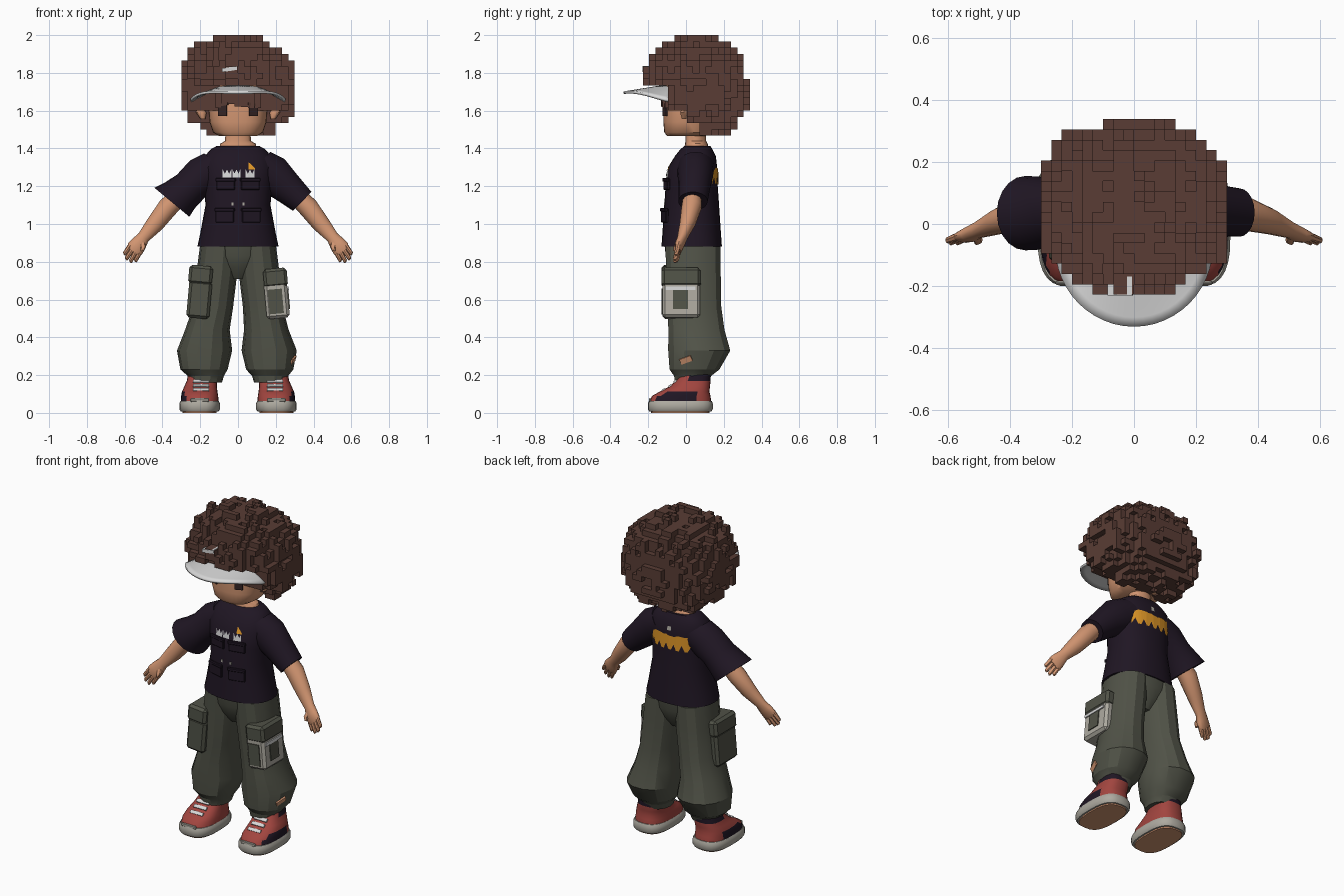
import bpy, bmesh, random
from math import sin, cos, pi, radians, copysign
from mathutils import Vector, noise
from mathutils.bvhtree import BVHTree

random.seed(4)
if "Cube" in bpy.data.objects:
    bpy.data.objects.remove(bpy.data.objects["Cube"])


def material(name, r, g, b):
    m = bpy.data.materials.new(name)
    m.use_nodes = True
    m.diffuse_color = (r, g, b, 1)
    bsdf = next(n for n in m.node_tree.nodes if n.type == 'BSDF_PRINCIPLED')
    bsdf.inputs["Base Color"].default_value = (r, g, b, 1)
    return m


SKIN = material("skin", .64, .3, .165)
HAIR = material("brown hair", .1, .046, .035)
SHIRT = material("dark plum", .014, .008, .017)
PANTS = material("olive green", .082, .086, .064)
WHITE = material("off white", .67, .67, .67)
RED = material("faded red", .36, .06, .05)
SOLE = material("warm grey", .42, .4, .35)
ORANGE = material("orange", .72, .3, .02)
EYE = material("dark brown", .035, .018, .018)


def finish(name, bm, mats, smooth=None, recalc=True):
    if recalc:
        bmesh.ops.recalc_face_normals(bm, faces=bm.faces)
    me = bpy.data.meshes.new(name)
    bm.to_mesh(me)
    bm.free()
    for m in mats:
        me.materials.append(m)
    ob = bpy.data.objects.new(name, me)
    bpy.context.collection.objects.link(ob)
    if smooth:
        bpy.ops.object.select_all(action='DESELECT')
        ob.select_set(True)
        bpy.context.view_layer.objects.active = ob
        bpy.ops.object.shade_smooth_by_angle(angle=radians(smooth))
    return ob


def loft(name, mats, rings, u=(1, 0, 0), v=(0, 1, 0), n=20, p=2.0, smooth=40, rule=None):
    """Skin over rings of (x, y, z, half width, half depth)."""
    bm, rows = bmesh.new(), []
    bend = lambda q: copysign(abs(q) ** (2 / p), q)
    for x, y, z, a, b in rings:
        rows.append([bm.verts.new(Vector((x, y, z))
                                  + Vector(u) * a * bend(cos(2 * pi * i / n))
                                  + Vector(v) * b * bend(sin(2 * pi * i / n))) for i in range(n)])
    for lo, hi in zip(rows, rows[1:]):
        for i in range(n):
            bm.faces.new((lo[i], lo[i - 1], hi[i - 1], hi[i]))
    bm.faces.new(rows[0])
    bm.faces.new(rows[-1])
    bmesh.ops.recalc_face_normals(bm, faces=bm.faces)
    if rule:
        for f in bm.faces:
            f.material_index = rule(f)
    return finish(name, bm, mats, smooth)


def box(name, mat, loc, size, rot=(0, 0, 0), bevel=0.0):
    bm = bmesh.new()
    bmesh.ops.create_cube(bm, size=1)
    bmesh.ops.scale(bm, vec=size, verts=bm.verts)
    ob = finish(name, bm, [mat])
    ob.location, ob.rotation_euler = loc, rot
    if bevel:
        ob.modifiers.new("soft edge", 'BEVEL').width = bevel
    return ob


# Shirt body
torso = loft("shirt_body", [SHIRT], [
    (0, .03, .88, .215, .16), (0, .03, .95, .2, .155), (0, .03, 1.1, .172, .145),
    (0, .03, 1.2, .18, .138), (0, .035, 1.3, .19, .13), (0, .05, 1.36, .175, .108),
    (0, .055, 1.395, .145, .085), (0, .06, 1.412, .115, .07)], n=28, p=2.3)
bm = bmesh.new()
bm.from_mesh(torso.data)
tree = BVHTree.FromBMesh(bm)
bm.free()


def on_shirt(x, z, side, lift):
    loc, normal, _, _ = tree.ray_cast(Vector((x, side, z)), Vector((0, -side, 0)))
    return loc + normal * lift, normal


def print_strip(name, mat, x0, x1, side, count, top, bottom):
    """Jagged abstract print on the shirt; top and bottom give heights per column."""
    bm, cols = bmesh.new(), []
    for i in range(count + 1):
        x = x0 + (x1 - x0) * i / count
        cols.append([bm.verts.new(on_shirt(x, z, side, .005)[0]) for z in (top(i), bottom(i))])
    for a, b in zip(cols, cols[1:]):
        ring = (a[0], a[1], b[1], b[0])
        bm.faces.new(ring if side < 0 else ring[::-1])
    finish(name, bm, [mat], recalc=False)


for x0, x1 in ((-.08, -.035), (-.028, .012), (.04, .085)):
    print_strip("chest_print", WHITE, x0, x1, -1, 4,
                lambda i: 1.288 - .022 * (i % 2), lambda i: 1.246)
print_strip("chest_print_accent", ORANGE, .055, .09, -1, 2,
            lambda i: 1.325 - .016 * i, lambda i: 1.289)
print_strip("back_print", ORANGE, -.13, .13, 1, 16,
            lambda i: 1.3 - random.uniform(0, .012), lambda i: 1.208 + .035 * (i % 3 == 0))
print_strip("back_print_mark", SOLE, -.012, .012, 1, 1, lambda i: 1.345, lambda i: 1.32)

# Shirt pockets and flaps
for s in (1, -1):
    for z, h, x in ((1.21, .06, .065), (1.045, .075, .07)):
        loc, nor = on_shirt(s * x, z, -1, .002)
        turn = (0, 0, nor.to_2d().angle_signed(Vector((0, -1))))
        box("shirt_pocket", SHIRT, loc, (.1, .016, h), turn, .004)
        box("shirt_pocket_flap", SHIRT, loc + Vector((0, -.005, h * .4)), (.108, .016, .02), turn, .004)
    box("shirt_button", SOLE, on_shirt(s * .03, 1.105, -1, .002)[0], (.01, .006, .015))

# Sleeves: the right one flares wide
loft("left_sleeve", [SHIRT], [(.09, .05, 1.3, .115, .1), (.17, .05, 1.265, .11, .095),
     (.25, .045, 1.2, .088, .085), (.34, .037, 1.12, .07, .078)], (.7, 0, .71))
loft("right_sleeve", [SHIRT], [(-.09, .05, 1.3, .115, .1), (-.17, .05, 1.265, .11, .1),
     (-.25, .04, 1.2, .095, .105), (-.31, .035, 1.15, .105, .118), (-.35, .035, 1.115, .12, .12)],
     (-.77, 0, .64))

# Arms, hands and fingers
for s, side in ((1, "left"), (-1, "right")):
    across = (.77 * s, 0, .64)
    loft(side + "_arm", [SKIN], [
        (s * .26, .04, 1.2, .045, .045), (s * .37, .03, 1.09, .054, .054),
        (s * .44, .008, 1.0, .047, .042), (s * .5, -.018, .93, .033, .028),
        (s * .525, -.032, .895, .043, .026), (s * .545, -.04, .868, .047, .02),
        (s * .555, -.044, .855, .04, .014)], across, n=14)
    tips = ((.6, -.052, .836), (.59, -.058, .81), (.568, -.058, .796), (.542, -.05, .8))
    for i, (x, y, z) in enumerate(tips):
        k = .032 - .021 * i
        loft(side + "_finger", [SKIN], [
            (s * (.545 + k * .77), -.041, .867 + k * .64, .013, .014),
            (s * x, y, z + .008, .011, .011), (s * (x + .002), y, z, .006, .006)], across, n=8)
    loft(side + "_thumb", [SKIN], [(s * .51, -.03, .91, .017, .017),
         (s * .502, -.052, .88, .014, .014), (s * .507, -.06, .858, .008, .008)], n=8)

# Neck, head, eyes, ears
loft("neck", [SKIN], [(0, .055, 1.4, .1, .064), (0, .055, 1.425, .094, .06),
                      (0, .052, 1.44, .068, .055), (0, .05, 1.52, .066, .056)])
loft("head", [SKIN], [(0, .0, 1.465, .1, .1), (0, .01, 1.485, .132, .125), (0, .015, 1.54, .15, .135),
                      (0, .02, 1.62, .156, .14), (0, .03, 1.8, .15, .14)], n=32, p=2.5)
for s in (1, -1):
    box("eye", EYE, (s * .082, -.111, 1.6), (.048, .009, .055), (0, 0, s * .4))
    box("eyelid", HAIR, (s * .083, -.112, 1.632), (.065, .009, .014), (0, s * .15, s * .4))
    loft("ear", [SKIN], [(s * .185, -.01, 1.555, .012, .012), (s * .195, -.012, 1.59, .028, .02),
                         (s * .2, -.008, 1.615, .016, .014)], n=10)

# Hair: blocky curls with a stepped outline, open around the face and above the visor
STEP, MID = .0333, Vector((0, .055, 1.717))


def curl(i, j, k):
    x, y, z = MID + Vector((i + .5, j, k)) * STEP
    if (z < 1.6 and y < 0) or (z < 1.72 and y < -.1):
        return False
    if z < 1.53 and (y < .06 or abs(x) > .2):
        return False
    d = (abs(x) / .315) ** 2.4 + (abs(y - MID.y) / .285) ** 2.4 + (abs(z - MID.z) / .28) ** 2.4
    clump = noise.cell(Vector((i // 2, j // 2, k // 2)) + Vector((.5, .5, .5)))
    fine = noise.cell(Vector((i * 3.1 + 40.3, j * 2.7 + 9.1, k * 3.3 + 5.7)))
    return d < .89 + .14 * clump + .11 * fine


cells = {(i, j, k) for i in range(-9, 9) for j in range(-8, 9) for k in range(-7, 9) if curl(i, j, k)}
bm, corners = bmesh.new(), {}
for c in cells:
    for ax in range(3):
        for sgn in (1, -1):
            near = list(c)
            near[ax] += sgn
            if tuple(near) in cells:
                continue
            ring = []
            for a, b in ((0, 0), (1, 0), (1, 1), (0, 1))[::sgn]:
                q = list(c)
                q[ax] += sgn > 0
                q[(ax + 1) % 3] += a
                q[(ax + 2) % 3] += b
                q = tuple(q)
                if q not in corners:
                    corners[q] = bm.verts.new(MID + (Vector(q) - Vector((0, .5, .5))) * STEP)
                ring.append(corners[q])
            bm.faces.new(ring)
finish("curly_hair", bm, [HAIR], recalc=False)

# Fringe under the visor
for i in range(-4, 5):
    drop = random.uniform(.02, .055)
    box("fringe_curl", HAIR, (i * .035, -.112 + .0022 * i * i, 1.7 - drop / 2 - .02),
        (.036, .04, drop + .03))

# Cap visor
bm, rows = bmesh.new(), []
for r in (.1, .4, .7, .88, 1):
    row = []
    for i in range(25):
        t = pi * i / 24
        x, y = .25 * r * cos(t), -.08 - .25 * r * sin(t)
        back = (y + .33) / .25
        row.append(bm.verts.new((x, y, 1.695 + .04 * back - .08 * back * (x / .24) ** 2)))
    rows.append(row)
for a, b in zip(rows, rows[1:]):
    for i in range(24):
        bm.faces.new((a[i], b[i], b[i + 1], a[i + 1]))
visor = finish("cap_visor", bm, [WHITE], 40)
solid = visor.modifiers.new("thickness", 'SOLIDIFY')
solid.thickness, solid.offset = .014, 0
box("cap_glimpse", WHITE, (-.045, -.2, 1.82), (.08, .06, .02), (0, -.15, 0))

# Trousers
loft("trouser_hips", [PANTS], [(0, .035, .71, .05, .08), (0, .035, .77, .12, .122),
                               (0, .035, .83, .18, .142), (0, .035, .9, .2, .15)], n=24, p=2.3)
for s, side, out in ((1, "left", 0), (-1, "right", -.012)):
    loft(side + "_trouser_leg", [PANTS], [
        (s * .17, .03, .16, .085, .09), (s * .17, .035, .195, .095, .1),
        (s * .168 + out, .045, .23, .125, .135), (s * .165 + out, .07, .33, .146, .168),
        (s * .15 + out, .055, .44, .118, .152), (s * .132, .045, .56, .106, .145),
        (s * .112, .04, .74, .108, .147), (s * .1, .036, .88, .102, .149)], n=14, p=2.2, smooth=25)
    # Cargo pockets: the left one has pale edges
    lean = (0, -.09 * s, 0)
    box("cargo_pocket", SOLE if s > 0 else PANTS, (s * .205, -.025, .6), (.122, .2, .2), lean, .015)
    box("cargo_pocket_flap", PANTS, (s * .198, -.025, .715 if s > 0 else .73), (.126, .208, .1), lean, .015)
    if s > 0:
        box("cargo_pocket_side_panel", PANTS, (.267, -.03, .6), (.009, .08, .1), lean)
        box("cargo_pocket_front_panel", PANTS, (.2, -.126, .59), (.075, .009, .13), lean)
        box("cargo_pocket_strap", WHITE, (.264, -.03, .66), (.009, .16, .018), lean)
box("trouser_tear", SKIN, (.293, .0, .28), (.009, .065, .03), (.35, .35, -.2))

# Shoes
for s, side in ((1, "left"), (-1, "right")):
    cx = s * .203

    def shoe_colour(f, s=s):
        c = f.calc_center_median()
        flank = f.normal.x * s > .7 and c.y < .05 and c.z < .125
        return int((c.z > .175 and c.y > .02) or flank)

    loft(side + "_shoe_sole", [SOLE], [(cx, -.03, .008, .1, .165), (cx, -.03, .02, .108, .172),
         (cx, -.03, .05, .108, .172), (cx, -.03, .064, .1, .166)], n=28, p=2.8)
    loft(side + "_shoe_tread", [SKIN], [(cx, -.03, 0, .09, .155), (cx, -.03, .009, .09, .155)], n=28, p=2.8)
    loft(side + "_shoe_upper", [RED, SHIRT], [
        (cx, -.03, .06, .1, .163), (cx, -.025, .09, .098, .155), (cx, -.008, .112, .094, .132),
        (cx - s * .005, .02, .14, .086, .107), (cx - s * .012, .038, .17, .08, .092),
        (cx - s * .015, .048, .205, .076, .082)], n=28, p=2.6, rule=shoe_colour)
    for y, z in ((-.12, .122), (-.085, .144), (-.058, .167)):
        box("shoe_lace", WHITE, (cx - s * .006, y, z), (.085, .02, .009), (.65, 0, 0))
    box("shoe_toe_edge", SOLE, (cx, -.19, .068), (.1, .012, .02), (0, 0, 0), .004)
